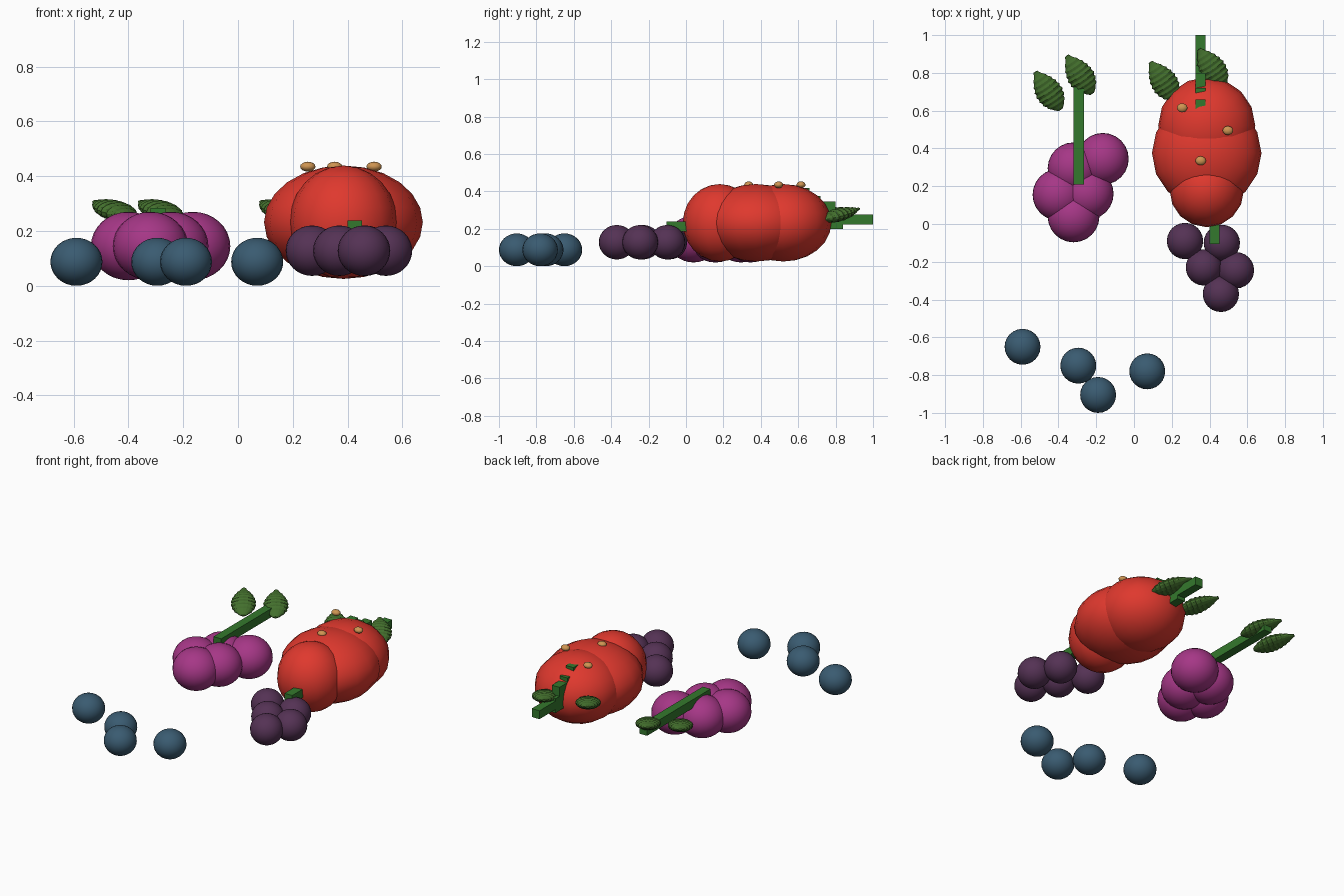
import bpy, math
from mathutils import Matrix, Vector

cube = bpy.data.objects.get("Cube")
if cube:
    bpy.data.objects.remove(cube, do_unlink=True)


def material(name, rgb):
    m = bpy.data.materials.new(name)
    m.use_nodes = True
    m.diffuse_color = (*rgb, 1)
    m.node_tree.nodes["Principled BSDF"].inputs["Base Color"].default_value = (*rgb, 1)
    return m


RED = material("ripe red", (0.74, 0.04, 0.027))
MAGENTA = material("magenta", (0.38, 0.038, 0.24))
PLUM = material("dark plum", (0.09, 0.032, 0.09))
BLUE = material("slate blue", (0.042, 0.105, 0.165))
TAN = material("seed tan", (0.62, 0.30, 0.085))
STEM = material("stem green", (0.034, 0.19, 0.026))
LEAF = material("leaf green", (0.056, 0.16, 0.026))


def ball(name, mat, loc, radii, segs=24, rings=16):
    bpy.ops.mesh.primitive_uv_sphere_add(segments=segs, ring_count=rings, location=loc)
    o = bpy.context.object
    o.name = name
    o.scale = radii
    o.data.materials.append(mat)
    bpy.ops.object.shade_smooth()
    return o


def cluster(name, mat, z, r, rz, spots):
    for x, y in spots:
        ball(name, mat, (x, y, z), (r, r, rz))


def box(name, x, y0, y1, z0, z1, w=0.054):
    bpy.ops.mesh.primitive_cube_add(size=1, location=(x, (y0 + y1) / 2, (z0 + z1) / 2))
    o = bpy.context.object
    o.name = name
    o.scale = (w, y1 - y0, z1 - z0)
    o.data.materials.append(STEM)


def leaf(name, x, y, z):
    """Flattened turned shape with stacked ribs and a small knob at the tip."""
    ribs, segs, length, width = 9, 16, 0.25, 0.074
    profile = []
    for i in range(ribs):
        for t in (0.05, 0.5, 0.95):
            u = (i + t) / ribs
            r = width * math.sin(math.pi * u ** 0.85) ** 0.75
            profile.append((u, max(r, 0.014) * (1.0 if t == 0.5 else 0.9)))
    profile.append((1.0, 0.010))
    verts, faces = [], []
    for u, r in profile:
        for k in range(segs):
            a = 2 * math.pi * k / segs
            verts.append((r * math.cos(a), (u - 0.5) * length, 0.48 * r * math.sin(a)))
    for i in range(len(profile) - 1):
        for k in range(segs):
            n = (k + 1) % segs
            faces.append((i * segs + k, (i + 1) * segs + k, (i + 1) * segs + n, i * segs + n))
    last = (len(profile) - 1) * segs
    faces.append(tuple(range(segs)))
    faces.append(tuple(reversed(range(last, last + segs))))
    me = bpy.data.meshes.new(name)
    me.from_pydata(verts, [], faces)
    me.materials.append(LEAF)
    o = bpy.data.objects.new(name, me)
    bpy.context.collection.objects.link(o)
    o.matrix_world = (Matrix.Translation(Vector((x, y, z)))
                      @ Matrix.Rotation(math.radians(34), 4, 'Z')
                      @ Matrix.Rotation(math.radians(14), 4, 'X'))


# Large red fruit made of three overlapping lobes
for part, y, r in (("front", 0.18, 0.197), ("middle", 0.375, 0.29), ("back", 0.52, 0.257)):
    ball("red_fruit_" + part, RED, (0.385, y, 0.232), (r, r, 0.207), 16, 12)

# Seeds on top
for x, y in ((0.255, 0.615), (0.497, 0.495), (0.353, 0.335)):
    ball("seed", TAN, (x, y, 0.435), (0.028, 0.024, 0.018), 12, 8)

# Berry clusters and loose berries
cluster("magenta_berry", MAGENTA, 0.145, 0.137, 0.125,
        ((-0.165, 0.345), (-0.32, 0.295), (-0.40, 0.155), (-0.245, 0.16), (-0.32, 0.04)))
cluster("plum_berry", PLUM, 0.128, 0.096, 0.092,
        ((0.27, -0.09), (0.465, -0.10), (0.37, -0.23), (0.54, -0.245), (0.46, -0.37)))
cluster("blue_berry", BLUE, 0.0875, 0.095, 0.0875,
        ((-0.59, -0.65), (-0.295, -0.75), (-0.19, -0.905), (0.07, -0.78)))

# Stems in short blocks
for i in range(5):
    y = 0.21 + i * 0.127
    box("magenta_stem", -0.292, y, y + 0.127, 0.23, 0.284)
for y0, y1, z0, z1 in ((0.60, 0.66, 0.36, 0.418), (0.64, 0.72, 0.32, 0.375),
                       (0.70, 0.80, 0.28, 0.347), (0.74, 0.84, 0.20, 0.29),
                       (0.82, 1.0, 0.222, 0.275)):
    box("red_fruit_stem", 0.352, y0, y1, z0, z1)
box("plum_stem", 0.426, -0.105, 0.08, 0.185, 0.238)

# Leaves in two pairs
for x, y in ((-0.455, 0.705), (-0.288, 0.79), (0.155, 0.757), (0.412, 0.825)):
    leaf("leaf", x, y, 0.277)
